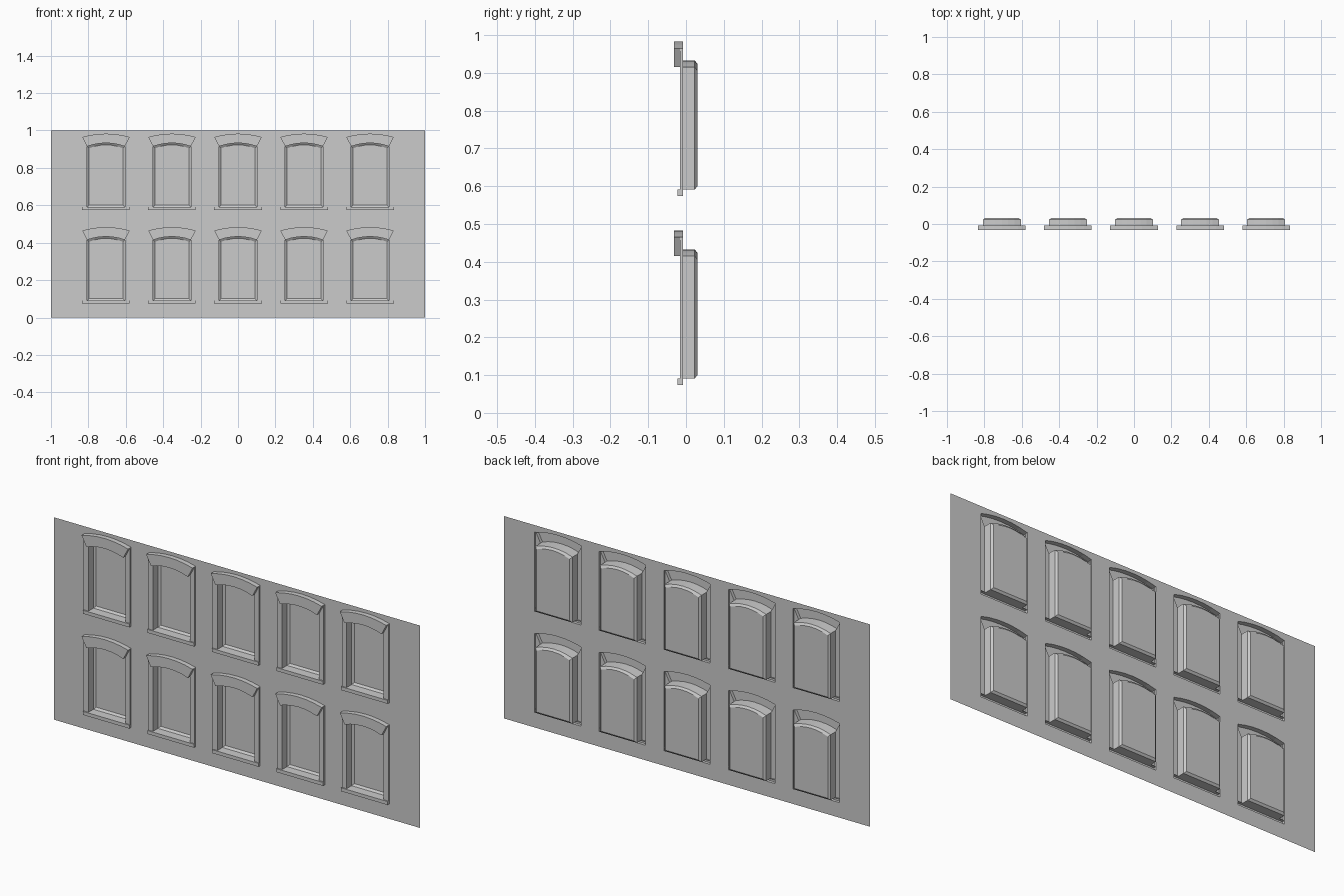
import bpy
import bmesh
from mathutils import Vector

cube = bpy.data.objects.get("Cube")
if cube:
    bpy.data.objects.remove(cube, do_unlink=True)

grey = bpy.data.materials.new("plain_grey")
grey.use_nodes = True
colour = (0.6, 0.6, 0.6, 1)
grey.diffuse_color = colour
grey.node_tree.nodes["Principled BSDF"].inputs["Base Color"].default_value = colour

# Depths of the layers, front to back
LINTEL, SILL, JAMB, WALL, BEVEL, PANEL = -0.032, -0.022, -0.016, -0.008, 0.023, 0.031
# Window outline, relative to the bottom of its row
OUT, IN = 0.127, 0.101
BASE, LEDGE, SPRING, SHOULDER = 0.074, 0.091, 0.415, 0.965
SHOULDER -= 0.5
RISE, INSET, STEPS = 0.018, 0.010, 6


def arch(half, z, y):
    """Shallow arch from right to left."""
    pts = []
    for i in range(STEPS + 1):
        t = 1 - 2 * i / STEPS
        pts.append(Vector((half * t, y, z + RISE * (1 - t * t))))
    return pts


def opening(half, bottom, top, y):
    return [Vector((-half, y, bottom)), Vector((half, y, bottom))] + arch(half, top, y)


def at_depth(pts, y):
    return [Vector((p.x, y, p.z)) for p in pts]


def strip(a, b, closed=False):
    n = len(a)
    return [(a[i], a[(i + 1) % n], b[(i + 1) % n], b[i])
            for i in range(n if closed else n - 1)]


def finish(bm, name):
    """Weld, make the sheet face the front, and store it as a mesh."""
    bmesh.ops.remove_doubles(bm, verts=bm.verts, dist=0.0001)
    bmesh.ops.recalc_face_normals(bm, faces=bm.faces)
    bm.normal_update()
    if sum(f.normal.y * f.calc_area() for f in bm.faces) > 0:
        bmesh.ops.reverse_faces(bm, faces=bm.faces)
    mesh = bpy.data.meshes.new(name)
    bm.to_mesh(mesh)
    bm.free()
    mesh.materials.append(grey)
    return mesh


def sheet(name, faces):
    bm = bmesh.new()
    for face in faces:
        bm.faces.new([bm.verts.new(p) for p in face])
    return finish(bm, name)


def place(name, mesh, x=0, z=0):
    ob = bpy.data.objects.new(name, mesh)
    ob.location = (x, 0, z)
    bpy.context.collection.objects.link(ob)


# Arched lintel: top, front, underside and slanted ends
top, low = arch(OUT, SHOULDER, LINTEL), arch(IN, SPRING, LINTEL)
lintel_faces = strip(at_depth(top, WALL), top) + strip(top, low)
lintel_faces += strip(low, at_depth(low, WALL))
for end in (0, -1):
    edge = [top[end], low[end]]
    lintel_faces += strip(edge, at_depth(edge, JAMB))
parts = {"lintel": sheet("lintel", lintel_faces)}

# Jambs: outer side, front, inner reveal
for side, s in (("left", 1), ("right", -1)):
    outer = [Vector((s * OUT, JAMB, z)) for z in (LEDGE, SHOULDER)]
    inner = [Vector((s * IN, JAMB, z)) for z in (LEDGE, SPRING)]
    parts[side + "_jamb"] = sheet(side + "_jamb", strip(at_depth(outer, WALL), outer)
                                  + strip(outer, inner)
                                  + strip(inner, at_depth(inner, WALL)))

# Sill: a hollow ledge open at the back
front = [Vector((x, SILL, z)) for x, z in
         ((-OUT, BASE), (OUT, BASE), (OUT, LEDGE), (-OUT, LEDGE))]
parts["sill"] = sheet("sill", [front] + strip(front, at_depth(front, WALL), True))

# Recess: reveal, bevelled back edge and flat panel
mouth = opening(IN, LEDGE, SPRING, WALL)
deep = at_depth(mouth, BEVEL)
panel = opening(IN - INSET, LEDGE + INSET, SPRING - INSET, PANEL)
parts["window_recess"] = sheet("window_recess", strip(mouth, deep, True)
                               + strip(deep, panel, True) + [panel])

# Wall sheet with window-shaped holes
places = [(0.353 * col, 0.5 * row) for row in range(2) for col in range(-2, 3)]
bm = bmesh.new()


def add_loop(pts):
    vs = [bm.verts.new(p) for p in pts]
    for i, v in enumerate(vs):
        bm.edges.new((v, vs[(i + 1) % len(vs)]))


add_loop([Vector((x, WALL, z)) for x, z in ((-1, 0), (1, 0), (1, 1), (-1, 1))])
hole = opening(OUT, BASE, SHOULDER, WALL)
for x, z in places:
    add_loop([p + Vector((x, 0, z)) for p in hole])
bmesh.ops.triangle_fill(bm, use_beauty=True, use_dissolve=False,
                        edges=bm.edges[:], normal=(0, -1, 0))
place("wall", finish(bm, "wall"))

# Repeat the window parts over the grid
for x, z in places:
    for name, mesh in parts.items():
        place(name, mesh, x, z)
